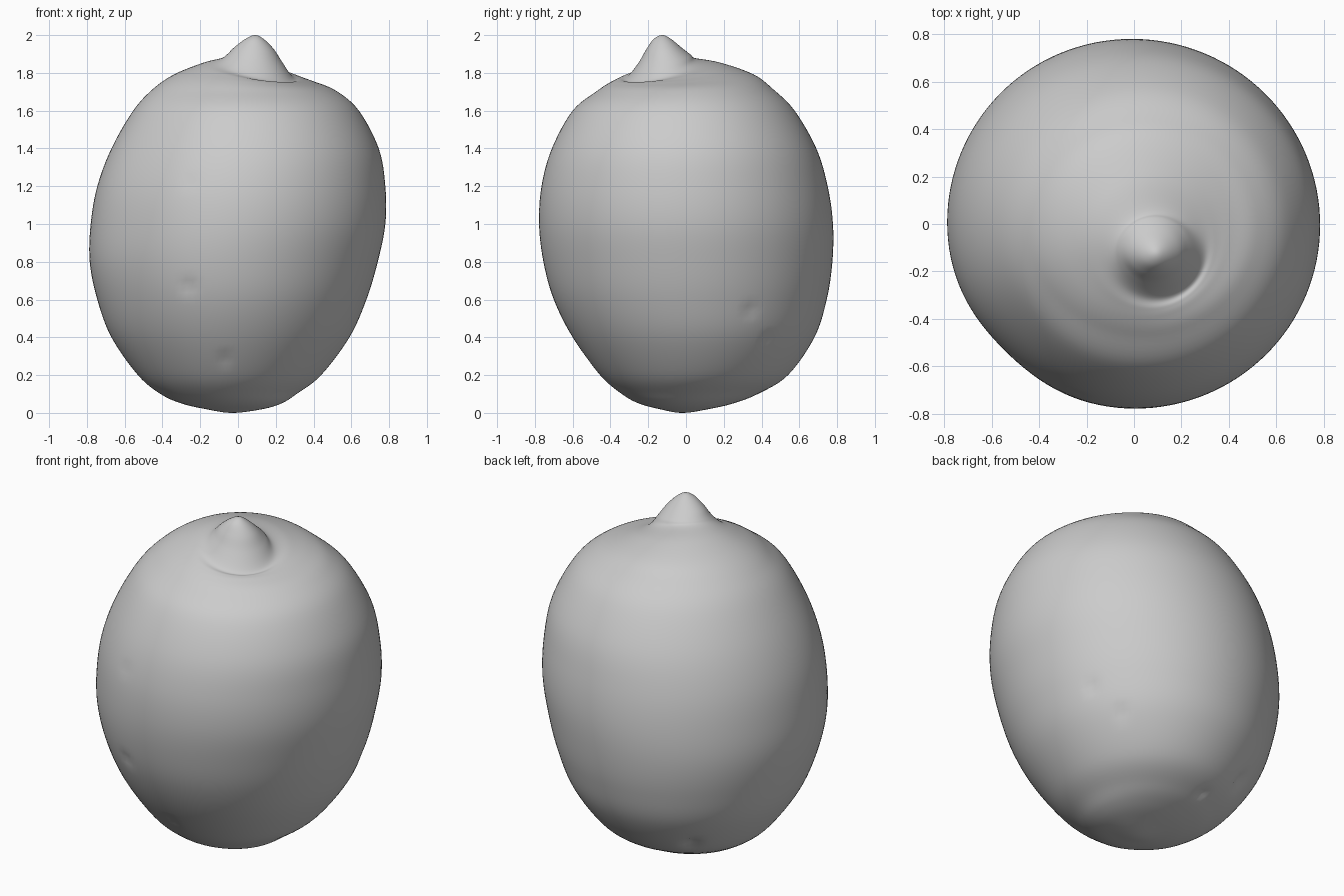
import bpy
import bmesh
from math import cos, sin, pi, exp, atan2
from mathutils import Vector

SEGMENTS = 128
STEPS = 6

if "Cube" in bpy.data.objects:
    bpy.data.objects.remove(bpy.data.objects["Cube"], do_unlink=True)

# Cross-sections: height, left/right extent, front/back extent, tilt
SECTIONS = [
    (0, -.03, -.03, -.02, -.02, 0),
    (.02, -.17, .13, -.14, .12, 0),
    (.05, -.3, .23, -.25, .25, 0),
    (.1, -.41, .31, -.34, .38, 0),
    (.2, -.53, .44, -.455, .54, 0),
    (.4, -.67, .59, -.6, .68, 0),
    (.6, -.745, .68, -.7, .745, 0),
    (.8, -.785, .74, -.755, .775, 0),
    (1, -.78, .78, -.778, .778, 0),
    (1.2, -.745, .78, -.765, .75, 0),
    (1.4, -.67, .745, -.71, .69, 0),
    (1.6, -.555, .64, -.6, .575, 0),
    (1.71, -.45, .52, -.47, .46, .005),
    (1.77, -.34, .41, -.4, .36, .02),
    (1.805, -.2, .34, -.355, .2, .038),
    (1.82, -.1, .29, -.31, .06, .045),
    (1.875, -.06, .235, -.25, .025, .02),
    (1.93, -.02, .19, -.21, -.025, .005),
    (1.98, .04, .135, -.17, -.08, 0),
    (2, .09, .09, -.125, -.125, 0),
]

# Small pits in the skin: position, width, depth
PITS = [
    ((-.27, -.7, .66), .035, .012),
    ((-.07, -.52, .28), .03, .012),
    ((-.25, -.7, 1.22), .03, .006),
    ((.45, .43, .39), .03, .012),
    ((.6, .35, .53), .03, .012),
    ((-.35, .45, .27), .045, .025),
    ((-.15, .4, .11), .03, .015),
]


def flipped(row):
    """Mirror a section through its pole so the cap stays rounded."""
    z, left, right, front, back, tilt = row
    return (z, right, left, back, front, tilt)


def spline(a, b, c, d, t):
    """Smooth curve between b and c."""
    return b + t * ((c - a) + t * ((2 * a - 5 * b + 4 * c - d)
                    + t * (3 * (b - c) + d - a))) / 2


def smooth_sections(rows):
    padded = [flipped(rows[1])] + rows + [flipped(rows[-2])]
    result = []
    for i in range(len(rows) - 1):
        for step in range(STEPS):
            quad = zip(*padded[i:i + 4])
            result.append([spline(*values, step / STEPS) for values in quad])
    return result + [rows[-1]]


def ring_point(row, angle):
    z, left, right, front, back, tilt = row
    x = (left + right) / 2 + (right - left) / 2 * cos(angle)
    y = (front + back) / 2 + (back - front) / 2 * sin(angle)
    return Vector((x, y, z + tilt * (sin(angle) - cos(angle))))


def dent(point):
    """Flatten the front corner slightly and press in the pits."""
    axis = Vector((0, 0, 1))
    inward = (axis - point).normalized()
    side = atan2(-point.y, -point.x) - pi / 4
    reach = min(1, point.xy.length)
    shift = .03 * exp(-(side / .35) ** 2) * reach ** 2
    for centre, width, depth in PITS:
        # Compare directions so every pit lies on the skin
        target = (Vector(centre) - axis).normalized()
        gap = (target + inward).length * (point - axis).length
        shift += depth * exp(-(gap / width) ** 2)
    return point + inward * shift


def build_fruit():
    bm = bmesh.new()
    sections = smooth_sections(SECTIONS)
    rings = []
    for row in sections[1:-1]:
        rings.append([bm.verts.new(dent(ring_point(row, 2 * pi * i / SEGMENTS)))
                      for i in range(SEGMENTS)])
    bottom = bm.verts.new(ring_point(sections[0], 0))
    top = bm.verts.new(ring_point(sections[-1], 0))
    for i in range(SEGMENTS):
        j = (i + 1) % SEGMENTS
        for low, high in zip(rings, rings[1:]):
            bm.faces.new((low[i], low[j], high[j], high[i]))
        bm.faces.new((bottom, rings[0][j], rings[0][i]))
        bm.faces.new((top, rings[-1][i], rings[-1][j]))
    mesh = bpy.data.meshes.new("fruit_body")
    bm.to_mesh(mesh)
    bm.free()
    fruit = bpy.data.objects.new("fruit_body", mesh)
    bpy.context.collection.objects.link(fruit)
    return fruit


# Plain grey skin
skin = bpy.data.materials.new("plain_grey")
skin.use_nodes = True
grey = (.6, .6, .6, 1)
skin.diffuse_color = grey
skin.node_tree.nodes["Principled BSDF"].inputs["Base Color"].default_value = grey

fruit = build_fruit()
fruit.data.materials.append(skin)
for polygon in fruit.data.polygons:
    polygon.use_smooth = True
